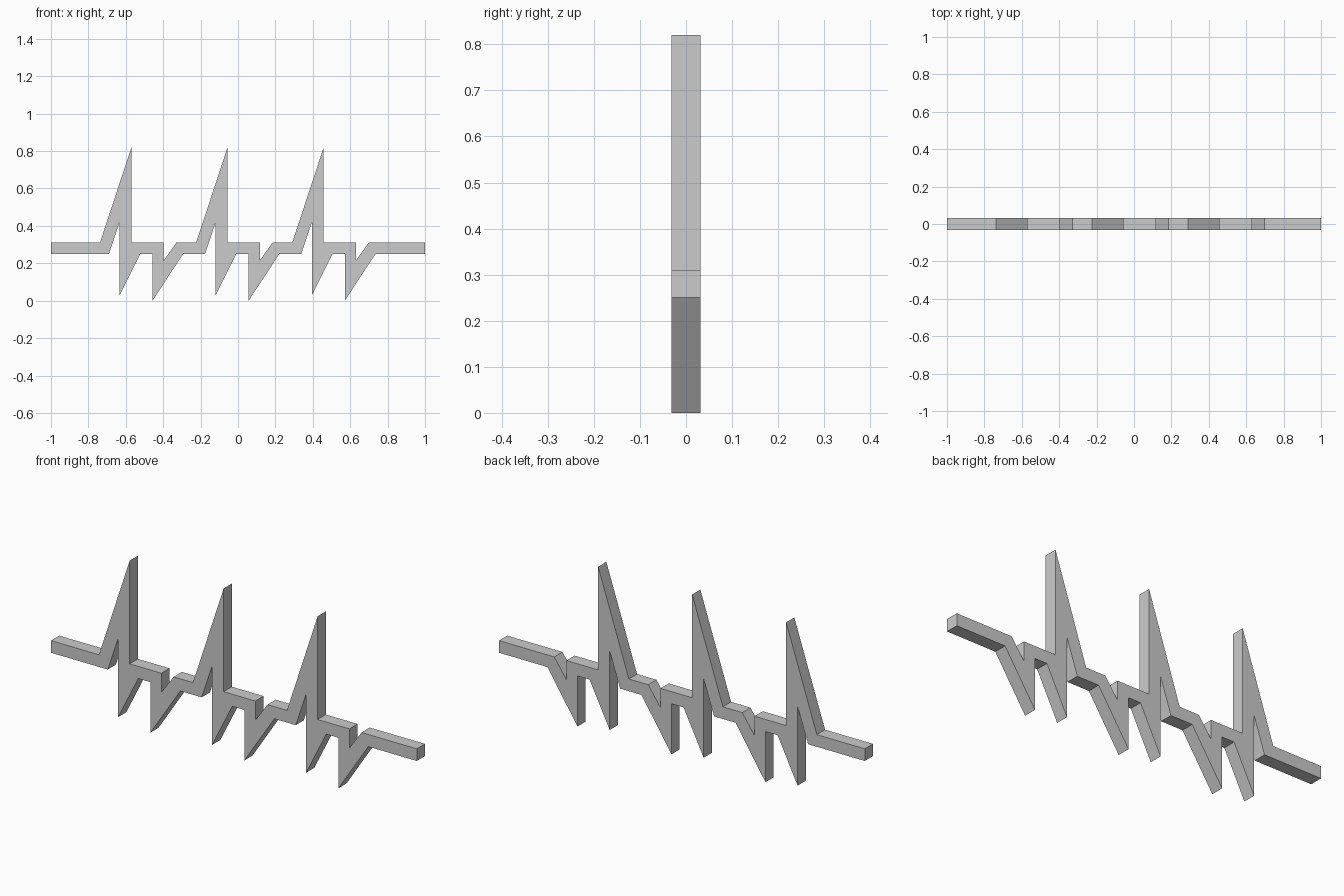
import bpy, bmesh

if "Cube" in bpy.data.objects:
    bpy.data.objects.remove(bpy.data.objects["Cube"])

HALF_DEPTH = 0.032
TOP, BOTTOM = 0.31, 0.25
SPIKE_X = [-0.57, -0.056, 0.458]   # x of each tall peak

# One heartbeat, x measured from its tall peak: upper and lower edge
UPPER = [(-0.168, TOP), (0, 0.82), (0, TOP), (0.173, TOP), (0.173, 0.215), (0.24, TOP)]
LOWER = [(-0.12, BOTTOM), (-0.063, 0.42), (-0.063, 0.03), (0.047, BOTTOM),
         (0.113, BOTTOM), (0.113, 0.0), (0.277, BOTTOM)]


def edge_line(beat, z):
    """Flat line from end to end with the beat repeated along it."""
    beats = [(cx + x, h) for cx in SPIKE_X for x, h in beat]
    return [(-1, z)] + beats + [(1, z)]


# Closed outline of the pulse line
outline = edge_line(UPPER, TOP) + edge_line(LOWER, BOTTOM)[::-1]

# Extrude the outline through the depth
bm = bmesh.new()
face = bm.faces.new([bm.verts.new((x, -HALF_DEPTH, z)) for x, z in outline])
result = bmesh.ops.extrude_face_region(bm, geom=[face], use_keep_orig=True)
moved = [g for g in result["geom"] if isinstance(g, bmesh.types.BMVert)]
bmesh.ops.translate(bm, verts=moved, vec=(0, 2 * HALF_DEPTH, 0))
bmesh.ops.recalc_face_normals(bm, faces=bm.faces)

mesh = bpy.data.meshes.new("heartbeat_line")
bm.to_mesh(mesh)
bm.free()
bpy.context.collection.objects.link(bpy.data.objects.new("heartbeat_line", mesh))
